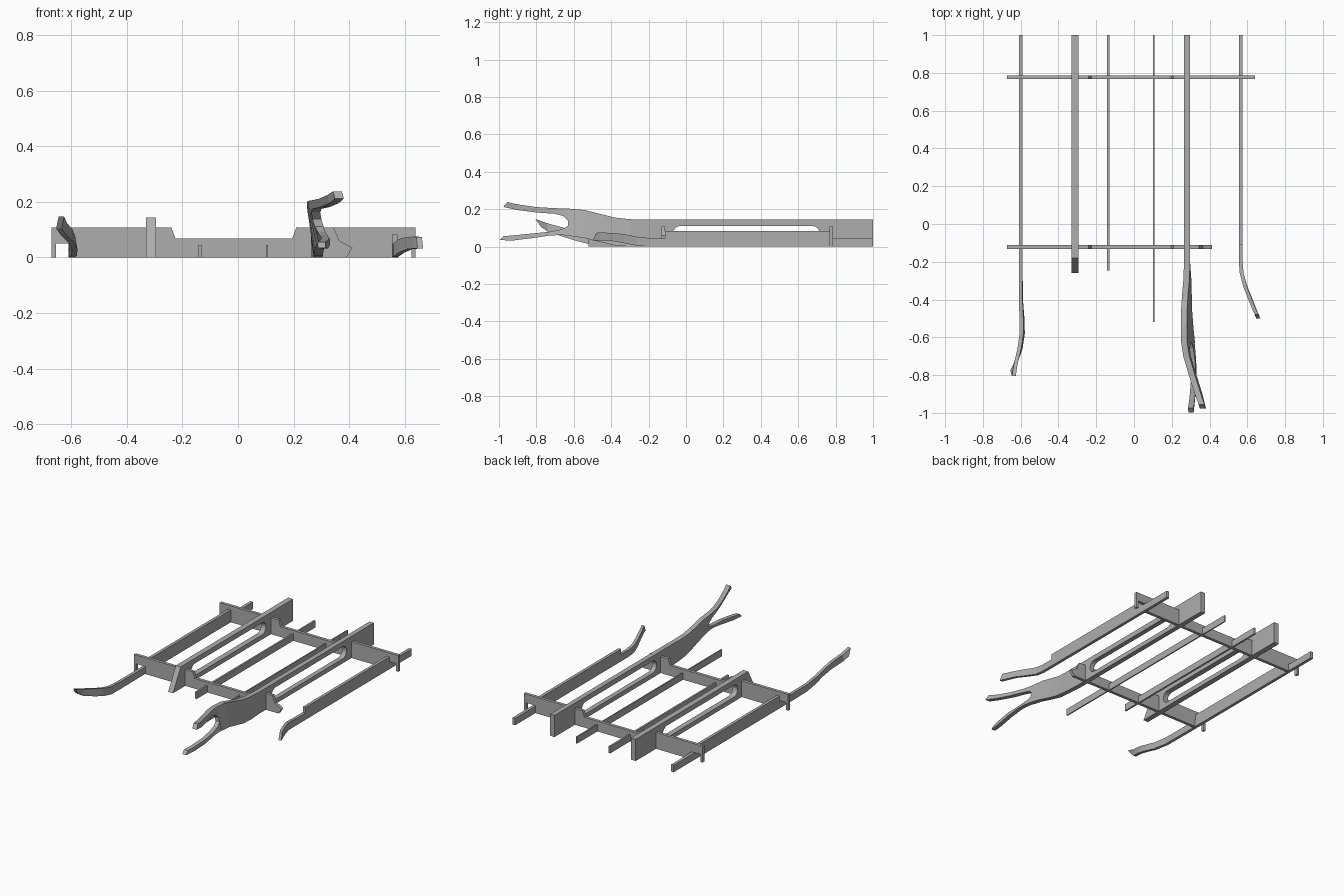
import bpy, bmesh, math

# Mid grey metal
grey = bpy.data.materials.new("grey_metal")
grey.diffuse_color = (0.42, 0.42, 0.42, 1)


def link(name, data):
    obj = bpy.data.objects.new(name, data)
    bpy.context.collection.objects.link(obj)
    return obj


def finish(name, mesh):
    """Flat-shaded grey object."""
    mesh.materials.clear()
    mesh.materials.append(grey)
    mesh.shade_flat()
    return link(name, mesh)


def plate(name, outlines, thickness, loc, rot):
    """Extruded flat outline; extra outlines become holes."""
    cu = bpy.data.curves.new(name, 'CURVE')
    cu.dimensions = '2D'
    cu.fill_mode = 'BOTH'
    cu.extrude = thickness / 2
    for pts in outlines:
        sp = cu.splines.new('POLY')
        sp.points.add(len(pts) - 1)
        for p, (a, b) in zip(sp.points, pts):
            p.co = (a, b, 0, 1)
        sp.use_cyclic_u = True
    tmp = link(name + "_outline", cu)
    bpy.context.view_layer.update()
    dg = bpy.context.evaluated_depsgraph_get()
    mesh = bpy.data.meshes.new_from_object(tmp.evaluated_get(dg))
    bpy.data.objects.remove(tmp)
    # weld the caps to the sides and face everything outwards
    bm = bmesh.new()
    bm.from_mesh(mesh)
    bmesh.ops.remove_doubles(bm, verts=bm.verts, dist=1e-5)
    bmesh.ops.recalc_face_normals(bm, faces=bm.faces)
    bm.to_mesh(mesh)
    bm.free()
    obj = finish(name, mesh)
    obj.location = loc
    obj.rotation_euler = rot
    return obj


def strip(name, stations, width, slant=0.0):
    """Bar lofted through (y, x_top, z_top, x_bottom, z_bottom) stations.
    slant pushes the lower edge of the tip forward."""
    bm = bmesh.new()
    h = width / 2
    rings = []
    for k, (y, xt, zt, xb, zb) in enumerate(stations):
        yb = y - slant if k == len(stations) - 1 else y
        rings.append([bm.verts.new(c) for c in
                      ((xt - h, y, zt), (xt + h, y, zt), (xb + h, yb, zb), (xb - h, yb, zb))])
    for a, b in zip(rings, rings[1:]):
        for i in range(4):
            j = (i + 1) % 4
            bm.faces.new((a[i], a[j], b[j], b[i]))
    bm.faces.new(rings[0])
    bm.faces.new(rings[-1])
    bmesh.ops.recalc_face_normals(bm, faces=bm.faces)
    mesh = bpy.data.meshes.new(name)
    bm.to_mesh(mesh)
    bm.free()
    return finish(name, mesh)


SIDE = (math.pi / 2, 0, math.pi / 2)    # outline drawn in y, z
FRONT = (math.pi / 2, 0, 0)             # outline drawn in x, z

# Main rails with a rounded slot
slot = []
for cy, start in ((0.675, -90), (-0.03, 90)):
    for k in range(9):
        a = math.radians(start + k * 22.5)
        slot.append((cy + 0.04 * math.cos(a), 0.07 + 0.04 * math.sin(a)))
left = [(-0.26, 0), (1, 0), (1, 0.144), (-0.18, 0.144)]
right = [(-0.2, 0), (1, 0), (1, 0.144), (-0.2, 0.144)]
plate("main_rail_left", [left, slot], 0.036, (-0.313, 0, 0), SIDE)
plate("main_rail_right", [right, slot], 0.032, (0.281, 0, 0), SIDE)

# Torn, forked front end of the right main rail
strip("torn_web", [
    (-0.20, 0.281, 0.144, 0.281, 0.0),
    (-0.30, 0.277, 0.146, 0.288, 0.0),
    (-0.38, 0.270, 0.155, 0.290, 0.006),
    (-0.46, 0.265, 0.175, 0.292, 0.025),
    (-0.54, 0.264, 0.195, 0.298, 0.045),
    (-0.63, 0.266, 0.203, 0.307, 0.058)], 0.032)
strip("upper_prong", [
    (-0.63, 0.266, 0.203, 0.284, 0.138),
    (-0.655, 0.270, 0.204, 0.280, 0.163),
    (-0.70, 0.277, 0.205, 0.285, 0.175),
    (-0.80, 0.306, 0.211, 0.315, 0.182),
    (-0.90, 0.338, 0.225, 0.346, 0.195),
    (-0.955, 0.358, 0.238, 0.365, 0.212)], 0.032, 0.022)
strip("lower_prong", [
    (-0.63, 0.292, 0.112, 0.307, 0.058),
    (-0.66, 0.300, 0.093, 0.310, 0.061),
    (-0.72, 0.308, 0.080, 0.315, 0.060),
    (-0.82, 0.316, 0.070, 0.318, 0.045),
    (-0.92, 0.308, 0.060, 0.310, 0.033),
    (-0.975, 0.300, 0.055, 0.302, 0.034)], 0.028, 0.022)

# Cross members: raised ends, dropped middle, hooks over the outer rails
hook_left = [(-0.672, 0), (-0.656, 0), (-0.656, 0.05), (-0.588, 0.05), (-0.588, 0)]
top_left = [(0.21, 0.108), (0.195, 0.068), (-0.225, 0.068), (-0.24, 0.108), (-0.672, 0.108)]
whole = [(0.553, 0), (0.553, 0.05), (0.625, 0.05), (0.625, 0), (0.64, 0), (0.64, 0.108)]
broken = [(0.39, 0), (0.412, 0.035), (0.365, 0.06), (0.345, 0.108)]
plate("cross_member_back", [hook_left + whole + top_left], 0.02, (0, 0.777, 0), FRONT)
plate("cross_member_front", [hook_left + broken + top_left], 0.02, (0, -0.122, 0), FRONT)

# Outer rails, taller between the cross members
for side, x in (("left", -0.6), ("right", 0.565)):
    prof = [(-0.2, 0), (1, 0), (1, 0.046), (0.767, 0.046), (0.767, 0.082),
            (-0.112, 0.082), (-0.112, 0.046), (-0.2, 0.046)]
    plate("outer_rail_" + side, [prof], 0.02, (x, 0, 0), SIDE)

# Bent front ends of the outer rails
strip("bent_end_left", [
    (-0.20, -0.600, 0.046, -0.600, 0.0),
    (-0.40, -0.600, 0.047, -0.598, 0.0),
    (-0.50, -0.596, 0.056, -0.590, 0.008),
    (-0.58, -0.596, 0.076, -0.588, 0.028),
    (-0.66, -0.607, 0.102, -0.600, 0.053),
    (-0.74, -0.626, 0.124, -0.628, 0.080),
    (-0.805, -0.636, 0.147, -0.645, 0.105)], 0.02, -0.03)
strip("bent_end_right", [
    (-0.20, 0.565, 0.046, 0.565, 0.0),
    (-0.26, 0.570, 0.052, 0.570, 0.004),
    (-0.33, 0.588, 0.066, 0.590, 0.018),
    (-0.40, 0.615, 0.073, 0.618, 0.030),
    (-0.46, 0.640, 0.075, 0.642, 0.032),
    (-0.48, 0.652, 0.073, 0.657, 0.033)], 0.02, 0.02)

# Thin inner rails
for side, x, y0, w in (("left", -0.137, -0.245, 0.012), ("right", 0.104, -0.52, 0.008)):
    plate("inner_rail_" + side, [[(y0, 0), (1, 0), (1, 0.045), (y0, 0.045)]], w, (x, 0, 0), SIDE)
